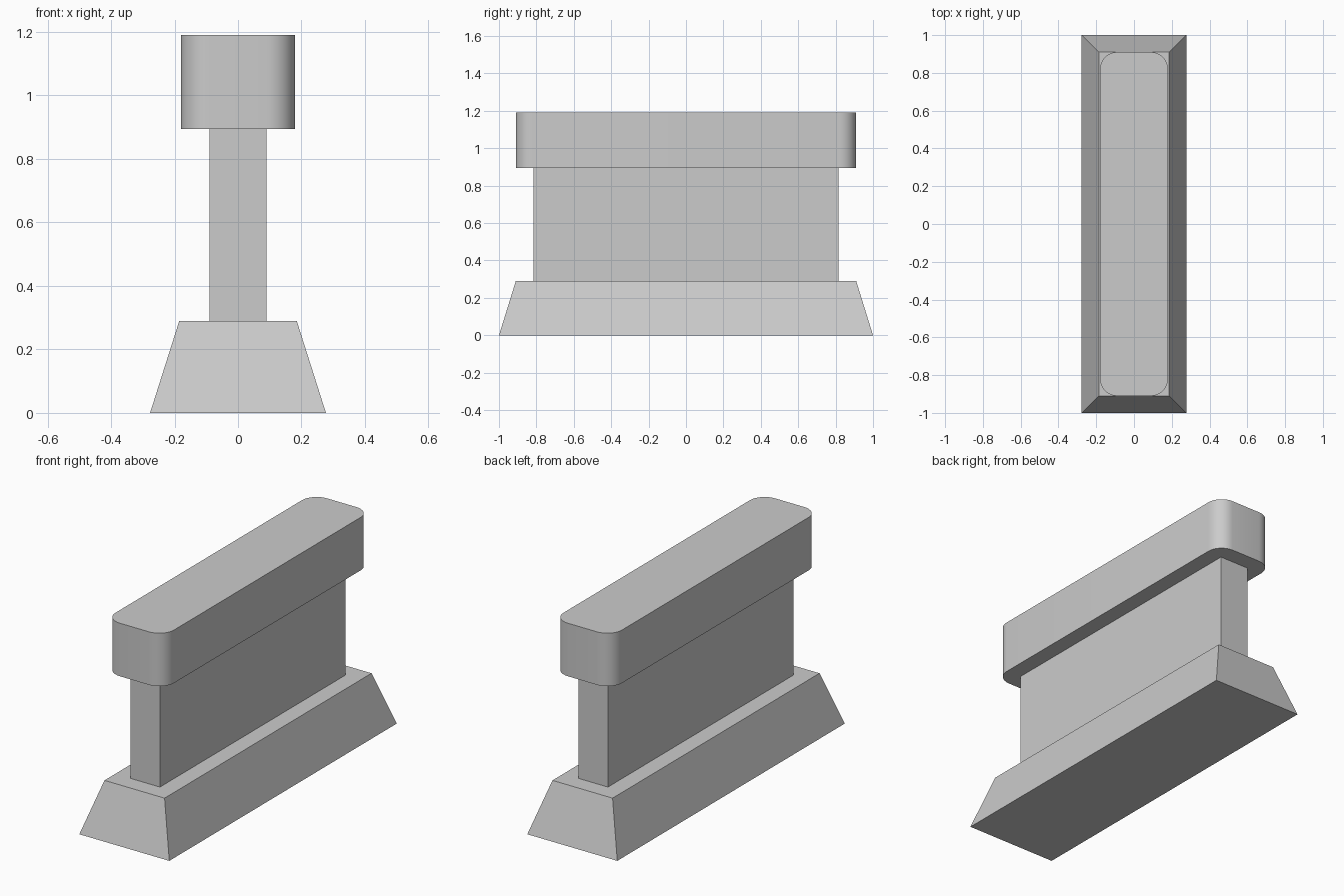
import bpy
import bmesh
import math

cube = bpy.data.objects.get("Cube")
if cube:
    bpy.data.objects.remove(cube, do_unlink=True)

# Single plain grey
grey = bpy.data.materials.new("grey")
grey.use_nodes = True
colour = (0.6, 0.6, 0.6, 1)
grey.diffuse_color = colour
grey.node_tree.nodes["Principled BSDF"].inputs["Base Color"].default_value = colour


def block(name, half_x, half_y, bottom, top, top_half=None, corner=0):
    """Box with an optional narrower top and rounded upright corners."""
    top_x, top_y = top_half or (half_x, half_y)
    bm = bmesh.new()
    bmesh.ops.create_cube(bm, size=2)
    for v in bm.verts:
        upper = v.co.z > 0
        v.co.x *= top_x if upper else half_x
        v.co.y *= top_y if upper else half_y
        v.co.z = top if upper else bottom
    if corner:
        upright = [e for e in bm.edges
                   if abs(e.verts[0].co.z - e.verts[1].co.z) > 0.01]
        bmesh.ops.bevel(bm, geom=upright, offset=corner, segments=8,
                        profile=0.5, affect='EDGES')
    mesh = bpy.data.meshes.new(name)
    bm.to_mesh(mesh)
    bm.free()
    mesh.materials.append(grey)
    obj = bpy.data.objects.new(name, mesh)
    bpy.context.collection.objects.link(obj)
    return obj


# Sloped footing, thin upright wall, rounded top rail
block("sloped_base", 0.277, 1.0, 0, 0.29, top_half=(0.185, 0.91))
block("wall", 0.09, 0.815, 0.29, 0.895)
rail = block("top_rail", 0.18, 0.91, 0.895, 1.19, corner=0.09)

bpy.ops.object.select_all(action='DESELECT')
rail.select_set(True)
bpy.context.view_layer.objects.active = rail
bpy.ops.object.shade_smooth_by_angle(angle=math.radians(30))
